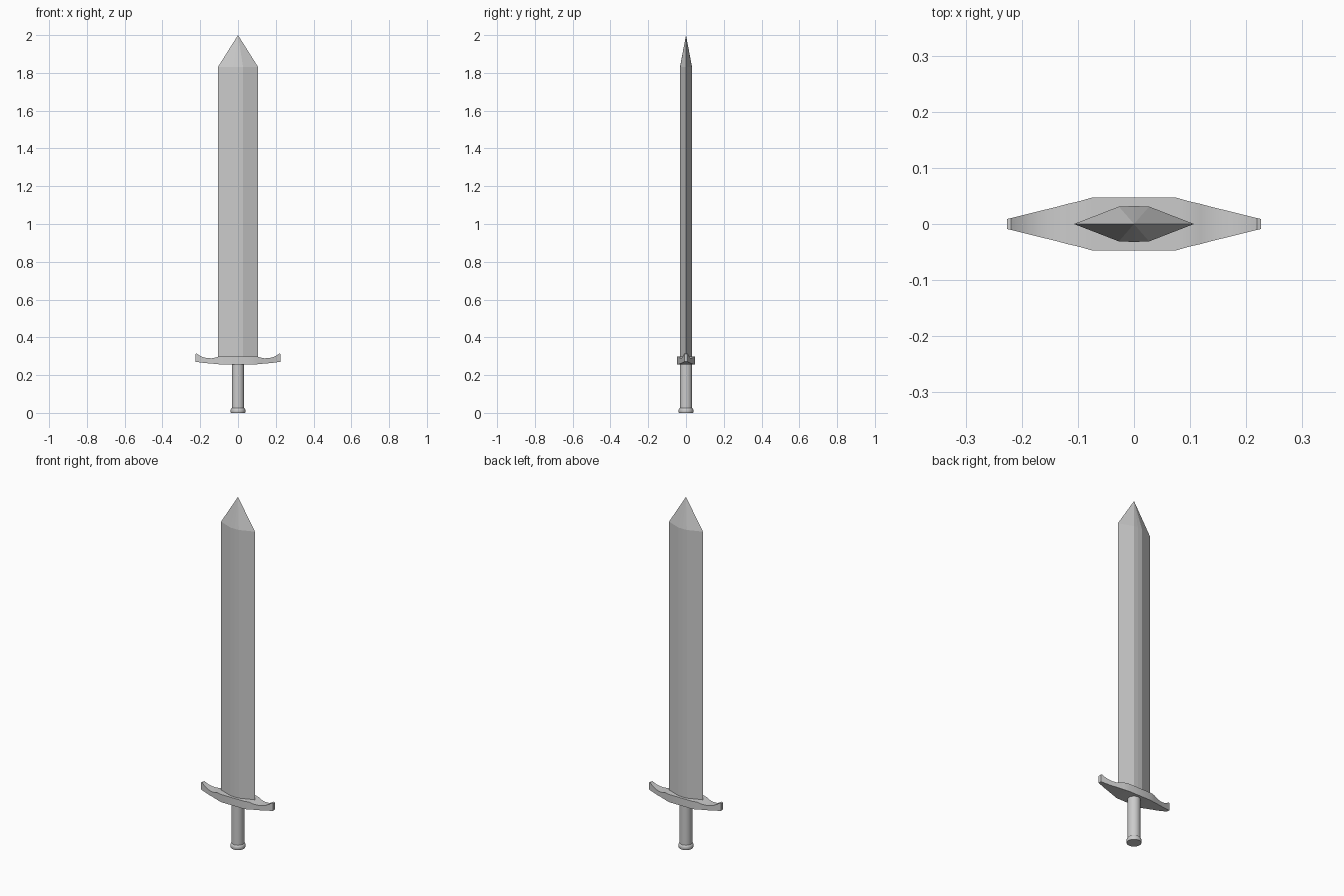
import bpy, bmesh
from math import cos, sin, tau

cube = bpy.data.objects.get("Cube")
if cube:
    bpy.data.objects.remove(cube)

steel = bpy.data.materials.new("grey_steel")
steel.use_nodes = True
GREY = (0.6, 0.6, 0.6, 1)
steel.diffuse_color = GREY
steel.node_tree.nodes["Principled BSDF"].inputs["Base Color"].default_value = GREY


def loft(name, rings, smooth=False):
    """Skin a list of closed rings and cap both ends; a one-point ring is an apex."""
    bm = bmesh.new()
    loops = [[bm.verts.new(p) for p in ring] for ring in rings]
    for a, b in zip(loops, loops[1:]):
        n = len(a)
        for i in range(n):
            j = (i + 1) % n
            bm.faces.new((a[i], a[j], b[0]) if len(b) == 1 else (a[i], a[j], b[j], b[i]))
    for ring in (loops[0], loops[-1]):
        if len(ring) > 2:
            bm.faces.new(ring)
    bmesh.ops.recalc_face_normals(bm, faces=bm.faces)
    mesh = bpy.data.meshes.new(name)
    bm.to_mesh(mesh)
    bm.free()
    mesh.materials.append(steel)
    obj = bpy.data.objects.new(name, mesh)
    bpy.context.collection.objects.link(obj)
    if smooth:
        bpy.ops.object.select_all(action='DESELECT')
        obj.select_set(True)
        bpy.context.view_layer.objects.active = obj
        bpy.ops.object.shade_smooth_by_angle()
    return obj


def circle(radius, z, sides=24):
    return [(radius * cos(tau * i / sides), radius * sin(tau * i / sides), z)
            for i in range(sides)]


# Blade: flattened section with a faint central ridge, closing to a point
half = [(0.107, 0), (0.027, 0.031), (0, 0.032), (-0.027, 0.031)]
section = half + [(-x, -y) for x, y in half]
loft("blade", [[(x, y, z) for x, y in section] for z in (0.28, 1.83)] + [[(0, 0, 2.0)]])

# Crossguard: half-length stations of x, half depth, bottom and top, mirrored
stations = [(0.075, 0.047, 0.255, 0.299), (0.1, 0.040, 0.257, 0.299),
            (0.118, 0.036, 0.259, 0.293), (0.14, 0.030, 0.261, 0.289),
            (0.165, 0.024, 0.263, 0.290), (0.185, 0.019, 0.265, 0.295),
            (0.205, 0.014, 0.268, 0.304), (0.219, 0.0105, 0.270, 0.314),
            (0.226, 0.009, 0.271, 0.312)]
full = [(-x, d, b, t) for x, d, b, t in reversed(stations)] + stations
loft("crossguard", [[(x, -d, b), (x, d, b), (x, d, t), (x, -d, t)] for x, d, b, t in full],
     smooth=True)

# Grip and its flared end cap
loft("grip", [circle(0.033, 0.015), circle(0.033, 0.265)], smooth=True)
pommel = [(0.037, 0), (0.039, 0.004), (0.039, 0.017), (0.036, 0.023), (0.033, 0.026)]
loft("pommel", [circle(r, z) for r, z in pommel], smooth=True)
